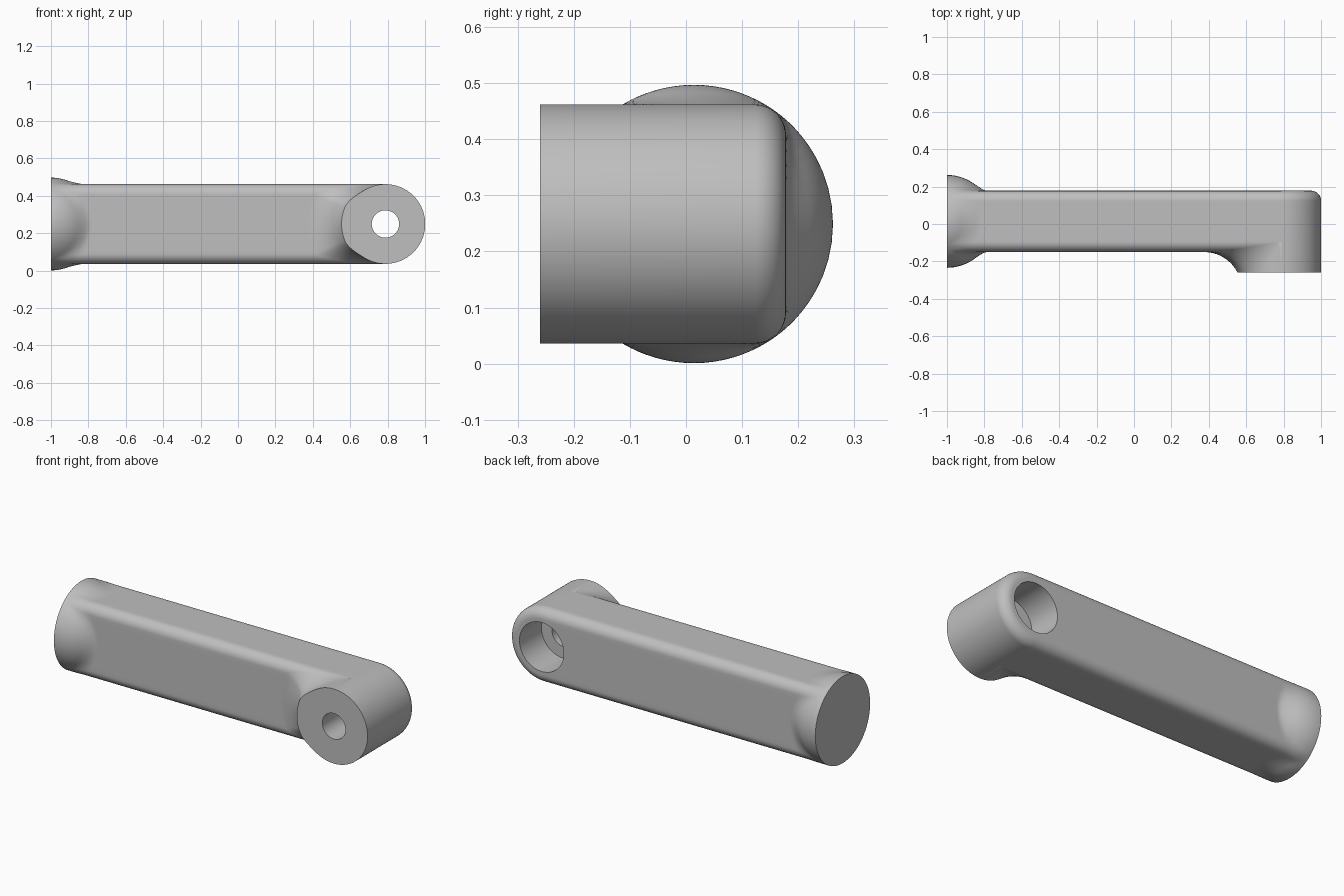
import bpy, bmesh, math
from mathutils import Vector, Matrix

cube = bpy.data.objects.get("Cube")
if cube:
    bpy.data.objects.remove(cube, do_unlink=True)

# Main sizes
MID_Z = 0.249
FRONT, BACK, BOSS_FRONT = -0.15, 0.178, -0.26
MID_Y = (FRONT + BACK) / 2
HALF_Y, HALF_Z = (BACK - FRONT) / 2, 0.213
EDGE = 0.055                    # rounding of the long edges
AXIS_X, BOSS_R = 0.788, HALF_Z  # boss at the arm's end
HOLE_R, BORE_R, LEDGE_Y = 0.073, 0.14, -0.02
FLARE_R = 0.2                   # fillet between arm and boss
DOME_R = 0.248
STEPS, ARC = 48, 16

grey = bpy.data.materials.new("plain grey")
grey.use_nodes = True
grey.diffuse_color = (0.52, 0.52, 0.52, 1)
grey.node_tree.nodes["Principled BSDF"].inputs["Base Color"].default_value = grey.diffuse_color


def make_object(name, bm):
    bmesh.ops.remove_doubles(bm, verts=bm.verts, dist=1e-5)
    bmesh.ops.recalc_face_normals(bm, faces=bm.faces)
    mesh = bpy.data.meshes.new(name)
    bm.to_mesh(mesh)
    bm.free()
    mesh.materials.append(grey)
    obj = bpy.data.objects.new(name, mesh)
    bpy.context.collection.objects.link(obj)
    return obj


def loft(bm, rows, closed):
    grid = [[bm.verts.new(p) for p in row] for row in rows]
    for a, b in zip(grid, grid[1:]):
        n = len(a)
        for i in range(n if closed else n - 1):
            j = (i + 1) % n
            bm.faces.new((a[i], a[j], b[j], b[i]))
    return grid


def shade(obj):
    bpy.ops.object.select_all(action='DESELECT')
    obj.select_set(True)
    bpy.context.view_layer.objects.active = obj
    bpy.ops.object.shade_smooth_by_angle(angle=math.radians(35))


def rounded_section():
    """Rounded rectangle outline in (y, z) with subdivided flats."""
    corners = []
    for k, (sy, sz) in enumerate([(1, 1), (-1, 1), (-1, -1), (1, -1)]):
        cy, cz = sy * (HALF_Y - EDGE), sz * (HALF_Z - EDGE)
        for i in range(11):
            a = math.radians(90 * k + 9 * i)
            corners.append(Vector((cy + EDGE * math.cos(a), cz + EDGE * math.sin(a))))
    points = []
    for i, p in enumerate(corners):
        q = corners[(i + 1) % len(corners)]
        parts = 14 if (q - p).length > 0.05 else 1
        points += [p.lerp(q, t / parts) for t in range(parts)]
    return points


# Arm: rounded bar that blends into a domed round end
section = rounded_section()
rows = []
for x in [-1 + 0.3 * i / 36 for i in range(37)] + [-0.65, AXIS_X]:
    d = x + 1
    dome = math.sqrt(max(DOME_R ** 2 - d ** 2, 0))
    blend = 0.001 + 0.04 * min(1, d / 0.15)
    row = []
    for p in section:
        bar = p.length
        h = max(blend - abs(bar - dome), 0)
        radius = min(max(bar, dome) + h * h / (4 * blend), DOME_R)
        q = p.normalized() * radius
        row.append((x, MID_Y + q.x, MID_Z + q.y))
    rows.append(row)
bm = bmesh.new()
grid = loft(bm, rows, True)
bm.faces.new(grid[0])
bm.faces.new(grid[-1])
arm = make_object("arm", bm)

# Clear the arm where the bore passes through
bm = bmesh.new()
bmesh.ops.create_cone(bm, cap_ends=True, segments=2 * STEPS, radius1=BORE_R,
                      radius2=BORE_R, depth=1,
                      matrix=Matrix.Translation((AXIS_X, 0, MID_Z)) @ Matrix.Rotation(math.pi / 2, 4, 'X'))
cutter = make_object("bore_cutter", bm)
cutter.hide_render = True
mod = arm.modifiers.new("bore", 'BOOLEAN')
mod.operation, mod.object, mod.solver = 'DIFFERENCE', cutter, 'EXACT'
bpy.context.view_layer.objects.active = arm
bpy.ops.object.modifier_apply(modifier=mod.name)
bpy.data.objects.remove(cutter, do_unlink=True)
shade(arm)


def column(angle, outer):
    """Boss profile at one angle around its axis: hole, front, side, bore."""
    c, s = math.cos(angle), math.sin(angle)

    def at(r, y):
        return Vector((AXIS_X + r * c, y, MID_Z + r * s))
    return ([at(HOLE_R, LEDGE_Y), at(HOLE_R, BOSS_FRONT)] + outer(at, c, s)
            + [at(BORE_R, BACK), at(BORE_R, LEDGE_Y), at(HOLE_R, LEDGE_Y)])


def round_side(at, c, s):
    """Free side: straight wall, then a rounded back edge."""
    pts = [at(BOSS_R, BOSS_FRONT)]
    for i in range(ARC + 1):
        a = math.pi / 2 * i / ARC
        pts.append(at(BOSS_R - EDGE * (1 - math.cos(a)), BACK - EDGE * (1 - math.sin(a))))
    return pts + [at(BOSS_R - EDGE, BACK)]


def flare_side(at, c, s):
    """Arm side: concave fillet, as left by a ball rolling on arm and boss."""
    reach = BOSS_R + FLARE_R
    over = max(abs(reach * s) - (HALF_Z - EDGE), 0)
    ball = FLARE_R + EDGE
    depth = math.sqrt(max(ball ** 2 - over ** 2, 0))
    centre = at(reach, FRONT + EDGE - depth)
    to_boss = Vector((-c, 0, -s))
    to_arm = Vector((0, depth, -math.copysign(over, s))).normalized()
    start = 0
    if centre.y < BOSS_FRONT:       # fillet is cut off by the front face
        omega = to_boss.angle(to_arm)
        rise = (BOSS_FRONT - centre.y) / FLARE_R
        start = math.asin(min(1, rise * math.sin(omega) / to_arm.y)) / omega
    arc = [centre + FLARE_R * to_boss.slerp(to_arm, start + (1 - start) * i / ARC, to_arm)
           for i in range(ARC + 1)]
    first = arc[0].copy() if start else at(BOSS_R, BOSS_FRONT)
    return [first] + arc + [at(BOSS_R - EDGE, 0)]


# Boss: half free cylinder, half flared into the arm, with a stepped hole
bm = bmesh.new()
for base, outer in ((-math.pi / 2, round_side), (math.pi / 2, flare_side)):
    loft(bm, [column(base + math.pi * i / STEPS, outer) for i in range(STEPS + 1)], False)
boss = make_object("pivot_boss", bm)
shade(boss)
